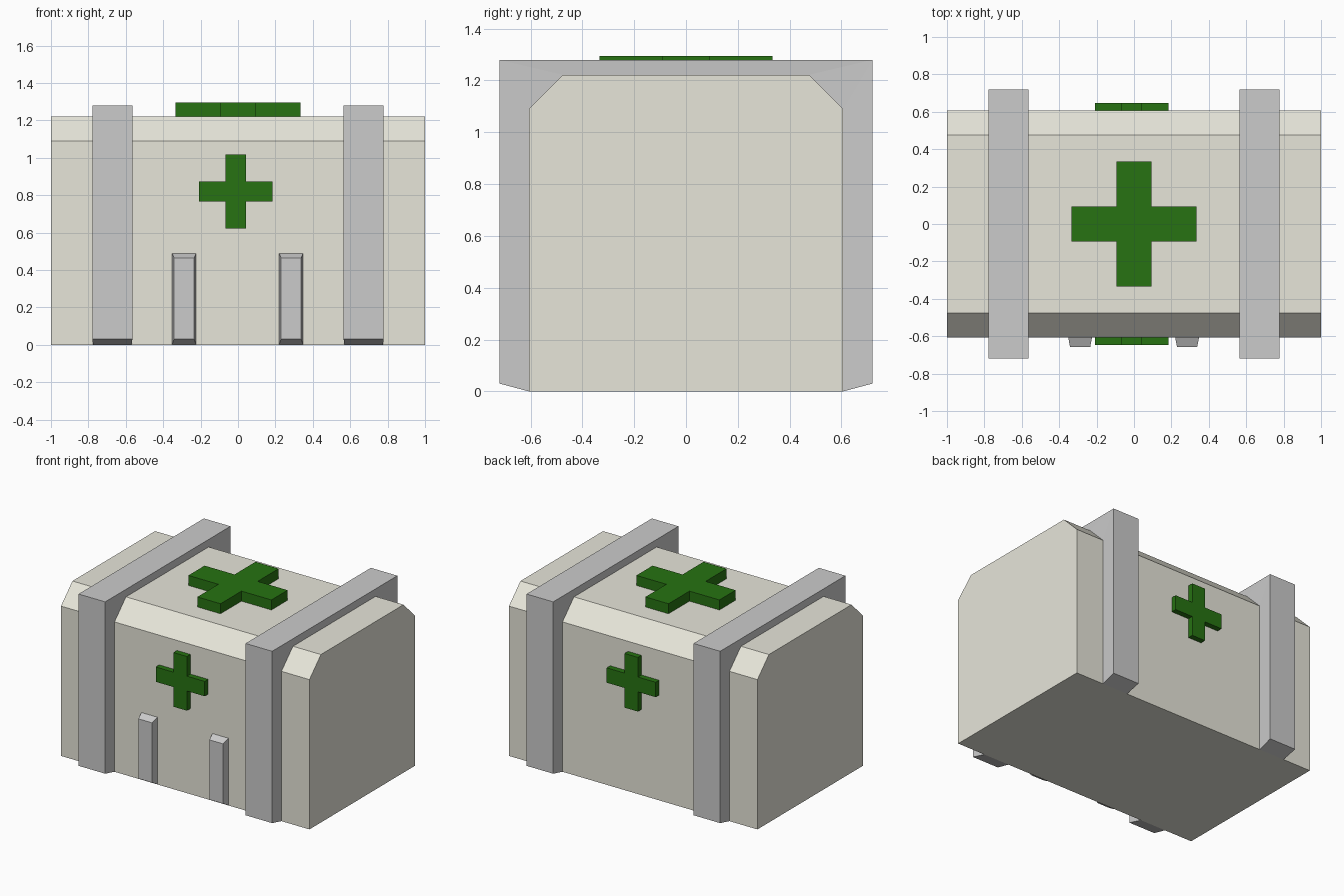
import bpy, bmesh
from mathutils import Vector

if "Cube" in bpy.data.objects:
    bpy.data.objects.remove(bpy.data.objects["Cube"])


def material(name, rgb):
    m = bpy.data.materials.new(name)
    m.diffuse_color = (*rgb, 1)
    m.use_nodes = True
    m.node_tree.nodes["Principled BSDF"].inputs["Base Color"].default_value = m.diffuse_color
    return m


CREAM = material("cream", (0.80, 0.79, 0.70))
GREEN = material("green", (0.02, 0.17, 0.006))


def finish(name, bm, mat=None):
    bmesh.ops.recalc_face_normals(bm, faces=bm.faces)
    me = bpy.data.meshes.new(name)
    bm.to_mesh(me)
    bm.free()
    ob = bpy.data.objects.new(name, me)
    bpy.context.collection.objects.link(ob)
    if mat:
        me.materials.append(mat)
    return ob


def prism(name, points, offset, mat):
    """Extrude a closed flat outline by an offset vector."""
    bm = bmesh.new()
    face = bm.faces.new([bm.verts.new(p) for p in points])
    new = bmesh.ops.extrude_face_region(bm, geom=[face], use_keep_orig=True)["geom"]
    bmesh.ops.translate(bm, vec=Vector(offset),
                        verts=[v for v in new if isinstance(v, bmesh.types.BMVert)])
    return finish(name, bm, mat)


# Case body with chamfered top edges
half = [(0.607, 0), (0.607, 1.09), (0.475, 1.222)]
BODY = half + [(-y, z) for y, z in reversed(half)]
prism("case_body", [(-1, y, z) for y, z in BODY], (2, 0, 0), CREAM)


# Straps wrapping over front, top and back, tapering slightly outward-in
OUTER = [(0.72, 0.03), (0.72, 1.28), (0.72, 1.28)]
OUTER += [(-y, z) for y, z in reversed(OUTER)]


def strap(name, cx):
    bm = bmesh.new()
    corners = {}

    def vert(x, p):
        key = (x, p)
        if key not in corners:
            corners[key] = bm.verts.new((x, *p))
        return corners[key]

    def face(*vs):
        vs = list(dict.fromkeys(vs))
        if len(vs) > 2:
            bm.faces.new(vs)

    wi, wo = 0.103, 0.107
    rings = [[vert(cx - wi, i), vert(cx - wo, o), vert(cx + wo, o), vert(cx + wi, i)]
             for i, o in zip(BODY, OUTER)]
    for a, b in zip(rings, rings[1:]):
        for k in range(3):
            face(a[k], a[k + 1], b[k + 1], b[k])
    face(*rings[0])
    face(*rings[-1])
    finish(name, bm)


for side, s in (("left", -1), ("right", 1)):
    strap(side + "_strap", s * 0.672)


# Raised crosses on front, back and top
def cross(r, w):
    return [(-w, -r), (w, -r), (w, -w), (r, -w), (r, w), (w, w),
            (w, r), (-w, r), (-w, w), (-r, w), (-r, -w), (-w, -w)]


for name, s in (("front_cross", -1), ("back_cross", 1)):
    prism(name, [(u - 0.012, s * 0.6, v + 0.82) for u, v in cross(0.197, 0.054)],
          (0, s * 0.047, 0), GREEN)
prism("top_cross", [(u, v, 1.215) for u, v in cross(0.334, 0.093)], (0, 0, 0.08), GREEN)


# Tapered latches low on the front
def latch(name, cx):
    bm = bmesh.new()
    bmesh.ops.create_cube(bm, size=1)
    for v in bm.verts:
        front, top = v.co.y < 0, v.co.z > 0
        w = 0.054 if front else 0.064
        z = (0.465 if top else 0.03) if front else (0.49 if top else 0)
        v.co = (cx + (w if v.co.x > 0 else -w), -0.657 if front else -0.605, z)
    finish(name, bm)


latch("left_latch", -0.288)
latch("right_latch", 0.284)
